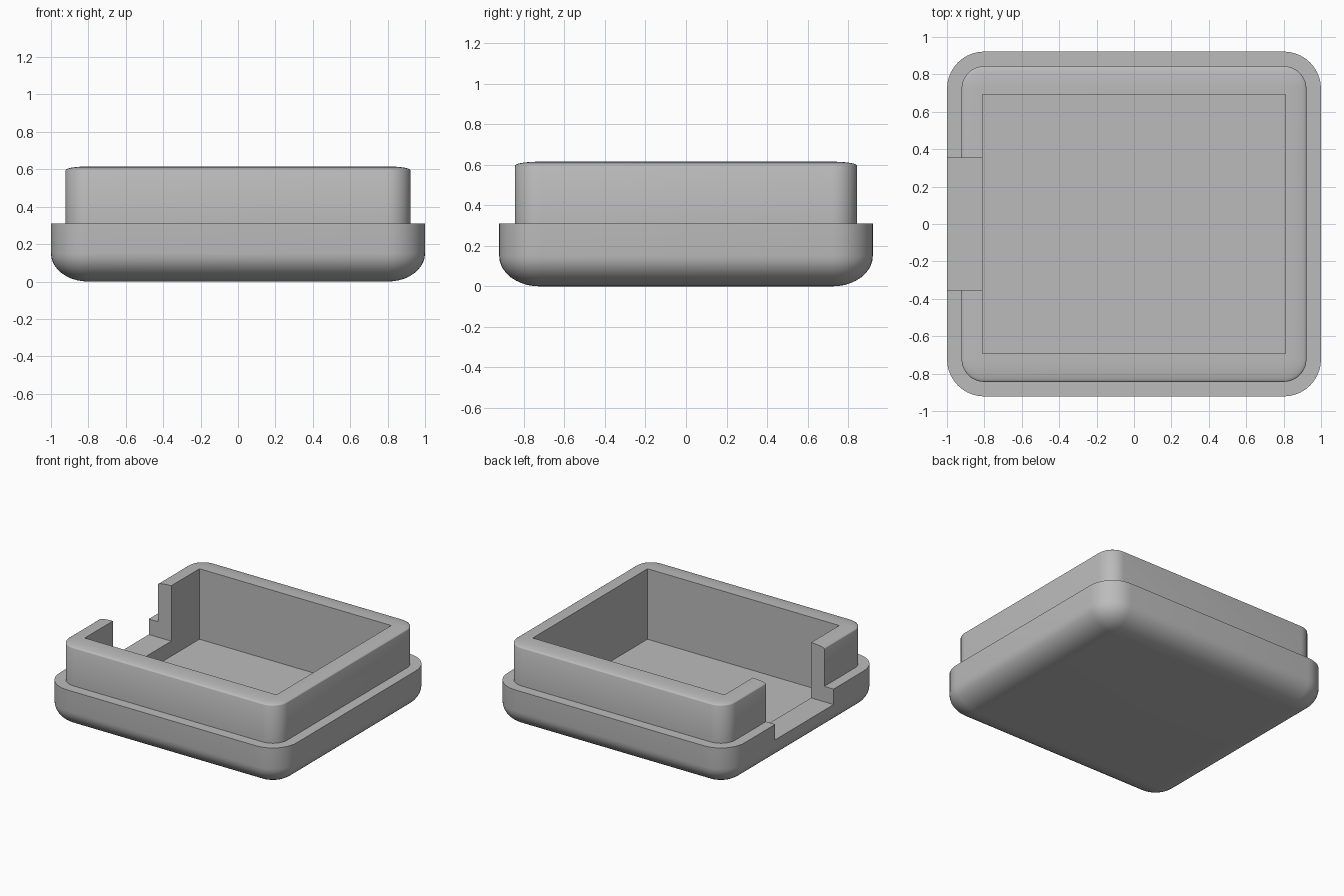
import bpy
import bmesh
from math import sin, cos, pi

cube = bpy.data.objects.get("Cube")
if cube:
    bpy.data.objects.remove(cube, do_unlink=True)

HALF_X, HALF_Y, CORNER = 1.0, 0.922, 0.2
SHELF_Z, TOP_Z, SHELF = 0.31, 0.615, 0.078
CAVITY_X, CAVITY_Y, FLOOR_Z = 0.81, 0.692, 0.077
NOTCH_Y, NOTCH_Z = 0.352, 0.192
STEPS = 10

grey = bpy.data.materials.new("plain grey")
grey.use_nodes = True
colour = (0.5, 0.5, 0.5, 1)
grey.diffuse_color = colour
grey.node_tree.nodes["Principled BSDF"].inputs["Base Color"].default_value = colour


def add_object(name, bm):
    bmesh.ops.recalc_face_normals(bm, faces=bm.faces[:])
    mesh = bpy.data.meshes.new(name)
    bm.to_mesh(mesh)
    bm.free()
    mesh.materials.append(grey)
    obj = bpy.data.objects.new(name, mesh)
    bpy.context.collection.objects.link(obj)
    return obj


def rounded_ring(bm, inset, z):
    """Rounded rectangle whose corner centres stay fixed as it shrinks."""
    r = CORNER - inset
    ring = []
    for k, (sx, sy) in enumerate([(1, 1), (-1, 1), (-1, -1), (1, -1)]):
        for i in range(STEPS + 1):
            a = (k + i / STEPS) * pi / 2
            ring.append(bm.verts.new((sx * (HALF_X - CORNER) + r * cos(a),
                                      sy * (HALF_Y - CORNER) + r * sin(a), z)))
    return ring


def box_cutter(name, low, high):
    bm = bmesh.new()
    bmesh.ops.create_cube(bm, size=1)
    for v in bm.verts:
        v.co = [lo if c < 0 else hi for c, lo, hi in zip(v.co, low, high)]
    obj = add_object(name, bm)
    obj.hide_render = True
    return obj


# Stepped body: rounded underside, shelf, then narrower wall with eased top
angles = [i / STEPS * pi / 2 for i in range(STEPS + 1)]
profile = [(0.198 * (1 - sin(a)), 0.15 * (1 - cos(a))) for a in angles]
profile += [(0, SHELF_Z), (SHELF, SHELF_Z)]
profile += [(SHELF + 0.118 * (1 - cos(a)), TOP_Z - 0.02 * (1 - sin(a))) for a in angles]
bm = bmesh.new()
rings = [rounded_ring(bm, inset, z) for inset, z in profile]
for lower, upper in zip(rings, rings[1:]):
    for i in range(len(lower)):
        j = (i + 1) % len(lower)
        bm.faces.new((lower[i], lower[j], upper[j], upper[i]))
bm.faces.new(rings[0])
bm.faces.new(rings[-1])
body = add_object("tray_body", bm)

# Square cavity and the opening through the side wall
cutters = [
    box_cutter("cavity_cutter", (-CAVITY_X, -CAVITY_Y, FLOOR_Z), (CAVITY_X, CAVITY_Y, 1)),
    box_cutter("notch_cutter", (-1.2, -NOTCH_Y, NOTCH_Z), (-0.7, NOTCH_Y, 1.1)),
]
bpy.ops.object.select_all(action="DESELECT")
bpy.context.view_layer.objects.active = body
body.select_set(True)
for cutter in cutters:
    mod = body.modifiers.new(cutter.name, "BOOLEAN")
    mod.operation = "DIFFERENCE"
    mod.solver = "EXACT"
    mod.object = cutter
    bpy.ops.object.modifier_apply(modifier=mod.name)
    bpy.data.objects.remove(cutter, do_unlink=True)
bpy.ops.object.shade_smooth_by_angle(angle=pi / 6)
